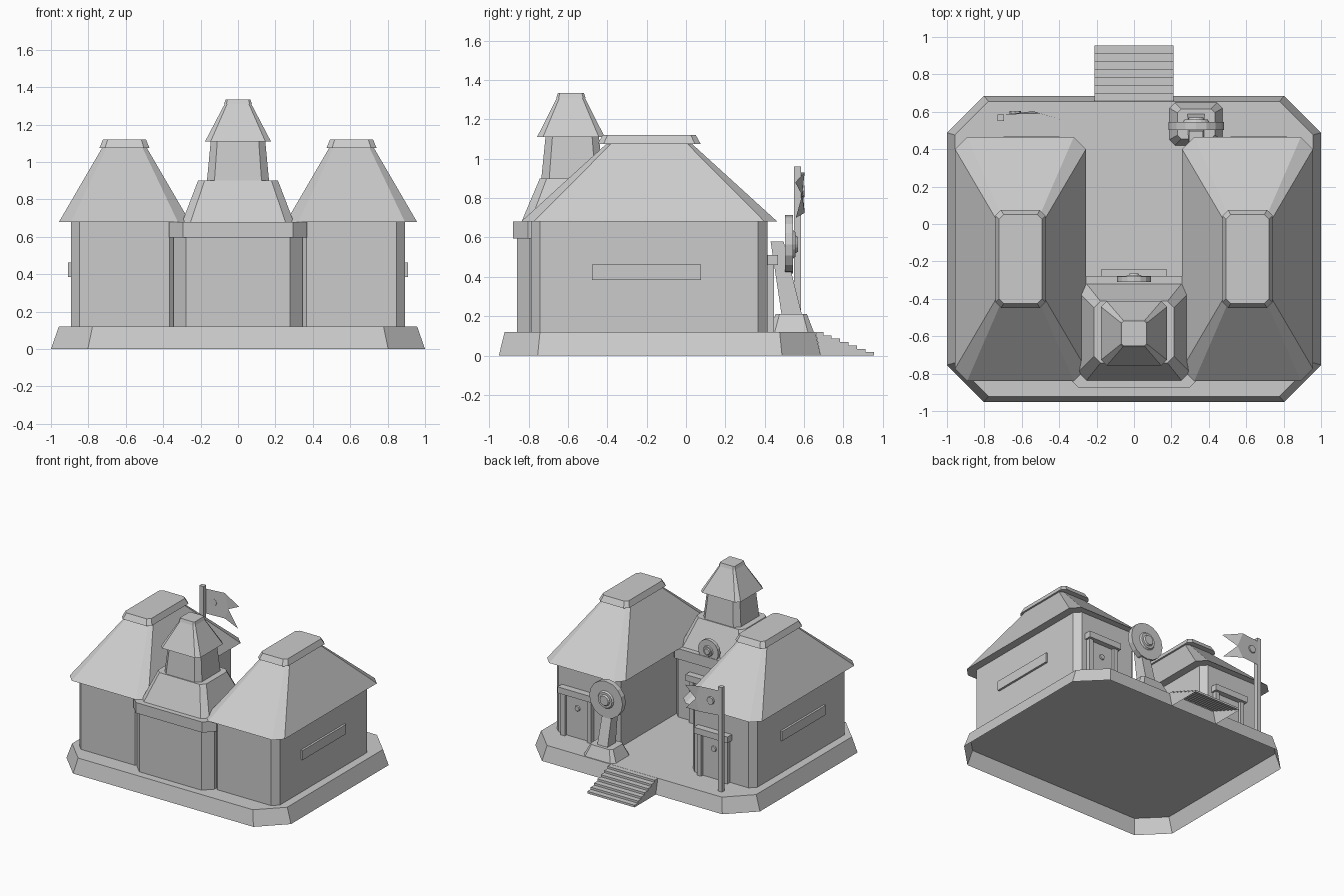
import bpy, bmesh
from math import radians
from mathutils import Matrix

cube = bpy.data.objects.get("Cube")
if cube:
    bpy.data.objects.remove(cube, do_unlink=True)

stone = bpy.data.materials.new("plain grey")
stone.use_nodes = True
GREY = (0.6, 0.6, 0.6, 1)
stone.diffuse_color = GREY
stone.node_tree.nodes["Principled BSDF"].inputs["Base Color"].default_value = GREY


def finish(name, bm):
    mesh = bpy.data.meshes.new(name)
    bm.to_mesh(mesh)
    bm.free()
    mesh.materials.append(stone)
    obj = bpy.data.objects.new(name, mesh)
    bpy.context.collection.objects.link(obj)


def ring(x, y, hx, hy, cut):
    """Rectangle outline with optional cut corners."""
    if not cut:
        return [(x + hx, y + hy), (x - hx, y + hy), (x - hx, y - hy), (x + hx, y - hy)]
    c = cut
    return [(x + sx * a, y + sy * b) for sx, sy, a, b in (
        (1, 1, hx, hy - c), (1, 1, hx - c, hy), (-1, 1, hx - c, hy), (-1, 1, hx, hy - c),
        (-1, -1, hx, hy - c), (-1, -1, hx - c, hy), (1, -1, hx - c, hy), (1, -1, hx, hy - c))]


def stack(name, x, y, *levels, floor=True):
    """Solid lofted through levels of (z, half x, half y, corner cut[, y shift])."""
    bm = bmesh.new()
    rings = []
    for z, hx, hy, cut, *shift in levels:
        cy = y + (shift[0] if shift else 0)
        rings.append([bm.verts.new((px, py, z)) for px, py in ring(x, cy, hx, hy, cut)])
    n = len(rings[0])
    for low, high in zip(rings, rings[1:]):
        for i in range(n):
            j = (i + 1) % n
            bm.faces.new((low[i], low[j], high[j], high[i]))
    bm.faces.new(rings[-1])
    if floor:
        bm.faces.new(rings[0][::-1])
    finish(name, bm)


def box(name, x0, x1, y0, y1, z0, z1):
    hx, hy = (x1 - x0) / 2, (y1 - y0) / 2
    stack(name, x0 + hx, y0 + hy, (z0, hx, hy, 0), (z1, hx, hy, 0))


def disc(name, x, y0, y1, z, r0, r1, sides=16):
    """Round plate facing the back, r0 at y0 and r1 at y1."""
    bm = bmesh.new()
    place = Matrix.Translation((x, (y0 + y1) / 2, z)) @ Matrix.Rotation(radians(-90), 4, 'X')
    bmesh.ops.create_cone(bm, cap_ends=True, segments=sides, radius1=r0, radius2=r1,
                          depth=y1 - y0, matrix=place)
    finish(name, bm)


def emblem(name, x, y, z, r, depth):
    """Round shield with a raised ring and hub."""
    disc(name + "_plate", x, y, y + depth, z, r, r)
    disc(name + "_ring", x, y + depth, y + depth * 1.3, z, r * 0.48, r * 0.42)
    disc(name + "_hub", x, y + depth * 1.3, y + depth * 1.6, z, r * 0.3, r * 0.25)


def door(name, x, wall, half):
    """Door with posts, canopy and a small round window."""
    box(name + "_panel", x - half * 0.7, x + half * 0.7, wall - 0.01, wall + 0.012, 0.12, 0.46)
    for side in (-1, 1):
        px = x + side * half * 0.78
        box(name + "_post", px - 0.018, px + 0.018, wall - 0.01, wall + 0.035, 0.12, 0.46)
    box(name + "_canopy", x - half, x + half, wall - 0.01, wall + 0.055, 0.46, 0.51)
    disc(name + "_window", x, wall + 0.012, wall + 0.022, 0.36, 0.024, 0.02, 8)


# Hollow base platform with cut corners, open underneath
stack("base", 0, -0.133, (0, 1, 0.818, 0.197), (0.12, 0.958, 0.789, 0.18), floor=False)

# Hollow stairs: zigzag of treads and risers with closed sides
STEPS, FRONT, TOP_EDGE = 7, 0.955, 0.658
profile = [(FRONT, 0)]
for i in range(STEPS):
    height = 0.12 * (i + 1) / STEPS
    back = FRONT - 0.0429 * (i + 1)
    profile += [(FRONT - 0.0429 * i, height), (max(back, TOP_EDGE), height)]
bm = bmesh.new()
right, left = [[bm.verts.new((x, y, z)) for y, z in profile] for x in (-0.21, 0.21)]
for i in range(len(profile) - 1):
    bm.faces.new((right[i], left[i], left[i + 1], right[i + 1]))
for verts, x in ((right, -0.21), (left, 0.21)):
    corner = bm.verts.new((x, 0.685, 0))
    bm.faces.new(verts + [corner])
bmesh.ops.recalc_face_normals(bm, faces=bm.faces)
finish("stairs", bm)

# Two side wings
WING_Y = -0.187
for side, label in ((1, "left"), (-1, "right")):
    wx = side * 0.607
    stack(label + "_wing_walls", wx, WING_Y, (0.12, 0.286, 0.6, 0.046), (0.68, 0.286, 0.6, 0.046),
          floor=False)
    stack(label + "_wing_roof", wx, WING_Y, (0.68, 0.35, 0.652, 0.065), (1.085, 0.114, 0.207, 0.022))
    stack(label + "_wing_roof_cap", wx, WING_Y, (1.075, 0.134, 0.262, 0.03), (1.12, 0.115, 0.237, 0.025))
    door(label + "_wing_door", wx + 0.06, WING_Y + 0.6, 0.15)
    wall = side * 0.9
    box(label + "_wall_slit", wall - 0.01, wall + 0.01, -0.477, 0.076, 0.385, 0.462)

# Central hall between the wings
HALL_Y = -0.578
stack("hall_walls", 0, HALL_Y, (0.12, 0.344, 0.282, 0.067), (0.62, 0.344, 0.282, 0.067), floor=False)
stack("hall_cornice", 0, HALL_Y, (0.595, 0.37, 0.3, 0.075), (0.68, 0.37, 0.3, 0.075))
stack("hall_roof", 0, HALL_Y, (0.675, 0.3, 0.26, 0.045), (0.9, 0.214, 0.165, 0.035))
stack("tower_walls", 0, HALL_Y, (0.9, 0.166, 0.157, 0.04), (1.11, 0.146, 0.136, 0.035))
stack("tower_roof", 0, HALL_Y - 0.007, (1.11, 0.176, 0.172, 0.03), (1.32, 0.066, 0.066, 0.012))
stack("tower_cap", 0, HALL_Y - 0.007, (1.31, 0.074, 0.074, 0.012), (1.335, 0.066, 0.066, 0.01))
door("hall_door", 0, HALL_Y + 0.282, 0.175)
emblem("hall_emblem", 0, -0.31, 0.73, 0.09, 0.028)

# Round shield on a leaning post and pedestal
SHIELD_X = 0.332
stack("pedestal", SHIELD_X, 0.535, (0.12, 0.142, 0.114, 0.03), (0.21, 0.1, 0.08, 0.02))
stack("shield_post", SHIELD_X, 0.538, (0.205, 0.046, 0.052, 0), (0.58, 0.038, 0.033, 0, -0.075))
emblem("shield", SHIELD_X, 0.503, 0.565, 0.148, 0.042)

# Flagpole with a thin swallow-tailed flag
box("flagpole", -0.73, -0.694, 0.55, 0.585, 0.12, 0.96)
bm = bmesh.new()
hoist_top, hoist_low, mid_top, mid_low, tip_top, tip_low, notch = [bm.verts.new(p) for p in (
    (-0.7, 0.585, 0.93), (-0.7, 0.585, 0.73), (-0.54, 0.603, 0.93), (-0.54, 0.603, 0.725),
    (-0.38, 0.555, 0.88), (-0.39, 0.558, 0.7), (-0.5, 0.59, 0.815))]
for face in ((hoist_low, hoist_top, mid_top, notch, mid_low),
             (mid_top, tip_top, notch), (mid_low, notch, tip_low)):
    bm.faces.new(face)
finish("flag", bm)
disc("flag_badge", -0.635, 0.588, 0.603, 0.835, 0.032, 0.03, 8)
